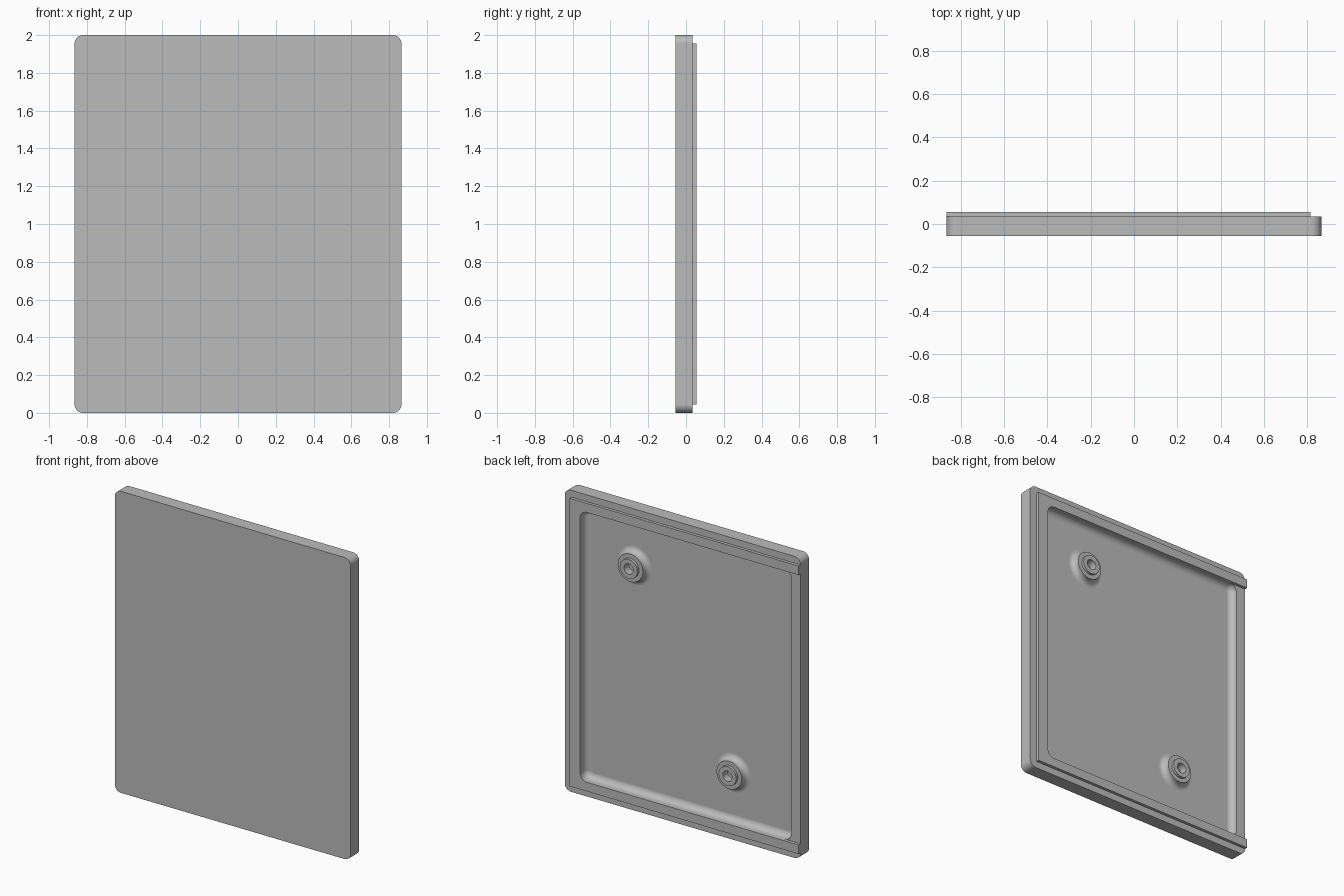
import bpy, bmesh
from math import sin, cos, pi, radians

cube = bpy.data.objects.get("Cube")
if cube:
    bpy.data.objects.remove(cube)

grey = bpy.data.materials.new("plain_grey")
grey.use_nodes = True
grey.diffuse_color = (0.5, 0.5, 0.5, 1)
grey.node_tree.nodes["Principled BSDF"].inputs["Base Color"].default_value = (0.5, 0.5, 0.5, 1)

FRONT, RIM, LIP, FLOOR = -0.055, 0.035, 0.055, -0.012
FILLET = 0.04


def arc(cx, cz, r, start, end, n=8):
    """Points along an arc in the x-z plane, angles in quarter turns."""
    angles = [(start + (end - start) * i / n) * pi / 2 for i in range(n + 1)]
    return [(cx + r * cos(a), cz + r * sin(a)) for a in angles]


def rounded_rect(x0, x1, z0, z1, r, inset=0.0):
    """Rounded rectangle; inset shrinks it while keeping the corner centres."""
    centres = [(x1 - r, z1 - r), (x0 + r, z1 - r), (x0 + r, z0 + r), (x1 - r, z0 + r)]
    return [p for q, (cx, cz) in enumerate(centres)
            for p in arc(cx, cz, r - inset, q, q + 1)]


def loft(name, loops):
    """Closed solid skinned through (outline, y) loops of equal length."""
    bm = bmesh.new()
    rings = [[bm.verts.new((x, y, z)) for x, z in pts] for pts, y in loops]
    for a, b in zip(rings, rings[1:]):
        for i in range(len(a)):
            j = (i + 1) % len(a)
            bm.faces.new((a[i], a[j], b[j], b[i]))
    bm.faces.new(rings[0])
    bm.faces.new(rings[-1])
    bmesh.ops.recalc_face_normals(bm, faces=bm.faces)
    mesh = bpy.data.meshes.new(name)
    bm.to_mesh(mesh)
    bm.free()
    mesh.materials.append(grey)
    obj = bpy.data.objects.new(name, mesh)
    bpy.context.collection.objects.link(obj)
    bpy.ops.object.select_all(action='DESELECT')
    obj.select_set(True)
    bpy.context.view_layer.objects.active = obj
    bpy.ops.object.shade_smooth_by_angle(angle=radians(30))
    weighted = obj.modifiers.new("flat_face_normals", 'WEIGHTED_NORMAL')
    weighted.keep_sharp = True
    return obj


# Cover panel: rounded plate with a filleted pocket in the back
outer = rounded_rect(-0.865, 0.865, 0, 2, 0.045)
pocket = (-0.797, 0.738, 0.105, 1.895, 0.05)
loops = [(outer, FRONT), (outer, RIM), (rounded_rect(*pocket), RIM)]
for i in range(9):
    a = i / 8 * pi / 2
    loops.append((rounded_rect(*pocket, inset=FILLET * (1 - cos(a))),
                  FLOOR + FILLET * (1 - sin(a))))
loft("cover_panel", loops)

# Raised C-shaped lip, open at the -x end
px1, pz0, pz1, pr = pocket[1:]
lip = [(-0.865, 0.045), (0.815, 0.045), (0.815, 1.955), (-0.865, 1.955), (-0.865, pz1)]
lip += arc(px1 - pr, pz1 - pr, pr, 1, 0)
lip += arc(px1 - pr, pz0 + pr, pr, 0, -1)
lip += [(-0.865, pz0)]
loft("locating_lip", [(lip, RIM), (lip, LIP)])

# Screw bosses: flared base, collar, raised ring and blind hole
COLLAR, RING, HOLE, FLARE = 0.092, 0.064, 0.034, 0.036
profile = [(COLLAR + FLARE, FLOOR - 0.01)]
for i in range(8):
    a = i / 7 * pi / 2
    profile.append((COLLAR + FLARE * (1 - sin(a)), FLOOR + FLARE * (1 - cos(a))))
profile += [(COLLAR, 0.034), (RING, 0.034), (RING, 0.052), (HOLE, 0.052), (HOLE, 0)]
for name, x, z in (("upper_boss", 0.385, 1.6), ("lower_boss", -0.34, 0.42)):
    loft(name, [(arc(x, z, r, 0, 4, 48)[:-1], y) for r, y in profile])
